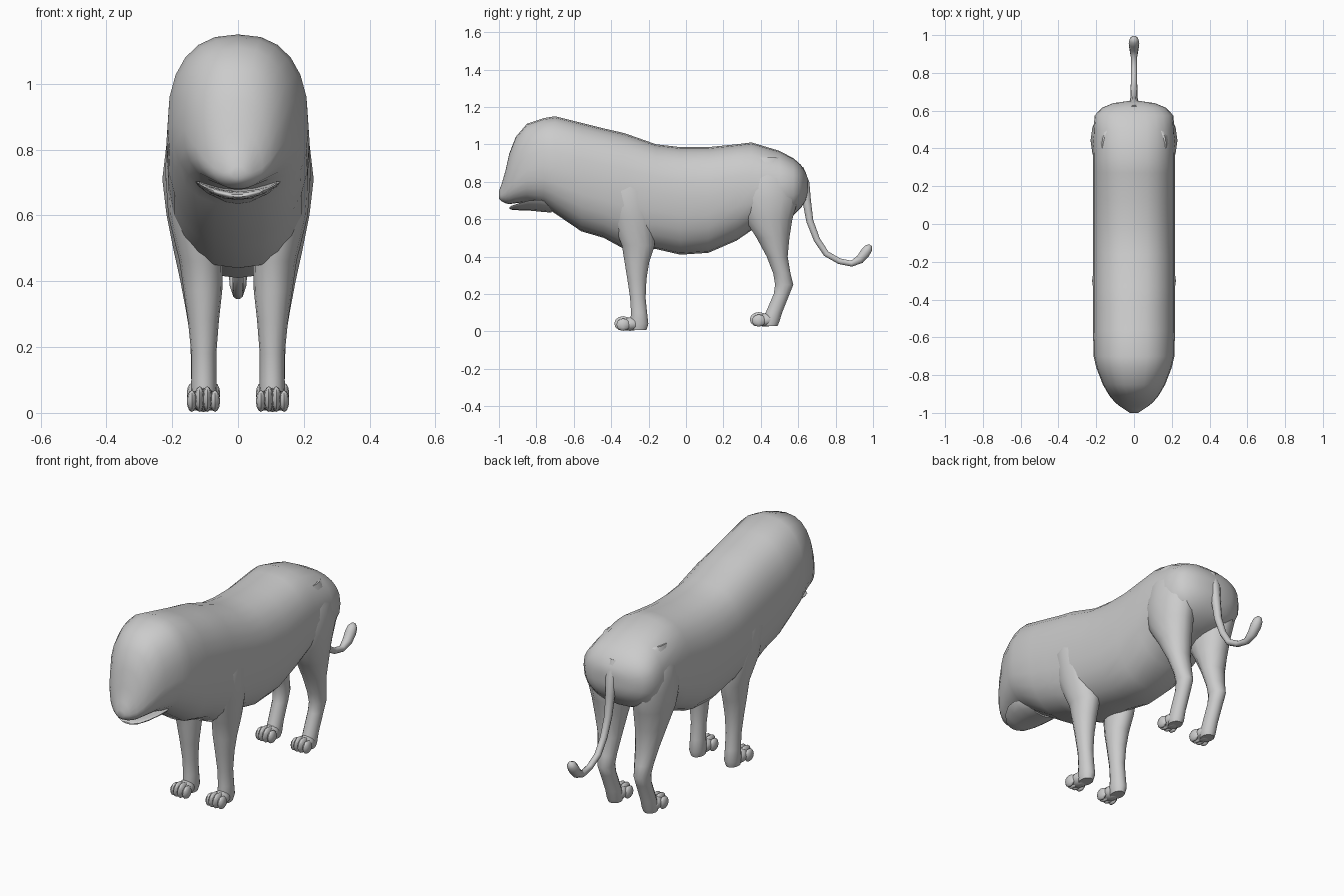
import bpy, bmesh, math
from mathutils import Vector

cube = bpy.data.objects.get("Cube")
if cube:
    bpy.data.objects.remove(cube, do_unlink=True)

GREY = (0.6, 0.6, 0.6, 1)
grey = bpy.data.materials.new("plain grey")
grey.use_nodes = True
grey.diffuse_color = GREY
grey.node_tree.nodes["Principled BSDF"].inputs["Base Color"].default_value = GREY


def finish(name, bm, angle=60):
    """Turn a bmesh into a smooth grey object."""
    bmesh.ops.recalc_face_normals(bm, faces=bm.faces)
    mesh = bpy.data.meshes.new(name)
    bm.to_mesh(mesh)
    bm.free()
    mesh.materials.append(grey)
    obj = bpy.data.objects.new(name, mesh)
    bpy.context.collection.objects.link(obj)
    bpy.ops.object.select_all(action="DESELECT")
    obj.select_set(True)
    bpy.context.view_layer.objects.active = obj
    bpy.ops.object.shade_smooth_by_angle(angle=math.radians(angle))
    return obj


def loft(name, rings):
    """Skin a list of equal point rings and cap both ends."""
    bm = bmesh.new()
    loops = [[bm.verts.new(p) for p in ring] for ring in rings]
    n = len(loops[0])
    for a, b in zip(loops, loops[1:]):
        for i in range(n):
            j = (i + 1) % n
            bm.faces.new((a[i], a[j], b[j], b[i]))
    bm.faces.new(loops[0])
    bm.faces.new(loops[-1])
    return finish(name, bm)


def oval(n, power=2):
    """Unit superellipse points."""
    pts = []
    for i in range(n):
        t = math.tau * i / n
        c, s = math.cos(t), math.sin(t)
        pts.append((math.copysign(abs(c) ** (2 / power), c),
                    math.copysign(abs(s) ** (2 / power), s)))
    return pts


def body_ring(y, top, mid, low, width, power=2.4):
    """Upright egg section: separate heights above and below its widest line."""
    return [Vector((u * width, y, mid + v * (top - mid if v > 0 else mid - low)))
            for u, v in oval(24, power)]


def leg_ring(side, z, back, front, inner, outer):
    """Level section of a leg."""
    return [Vector((side * ((inner + outer) / 2 + u * (outer - inner) / 2),
                    (back + front) / 2 + v * (back - front) / 2, z))
            for u, v in oval(14)]


def ball(name, centre, size, segments=12, rings=8):
    """Ellipsoid with the given half sizes."""
    bm = bmesh.new()
    bmesh.ops.create_uvsphere(bm, u_segments=segments, v_segments=rings, radius=1)
    bmesh.ops.scale(bm, vec=size, verts=bm.verts)
    bmesh.ops.translate(bm, vec=centre, verts=bm.verts)
    return finish(name, bm)


# Muzzle, head, trunk and rump in one skin: y, top, widest height, bottom, half width
trunk = [
    (-1.0, .75, .73, .71, .022, 2),
    (-.985, .79, .73, .695, .045, 2),
    (-.965, .86, .745, .685, .075, 2),
    (-.945, .95, .77, .68, .1, 2),
    (-.91, 1.04, .81, .685, .13, 2.2),
    (-.85, 1.11, .86, .69, .165),
    (-.76, 1.14, .88, .67, .2),
    (-.7, 1.15, .87, .63, .214),
    (-.56, 1.115, .83, .535, .217),
    (-.44, 1.085, .8, .5, .217),
    (-.33, 1.06, .78, .44, .217),
    (-.16, 1.0, .74, .44, .217),
    (-.03, .985, .72, .41, .217),
    (.12, .985, .72, .42, .217),
    (.27, 1.0, .75, .485, .217),
    (.35, 1.01, .76, .54, .217),
    (.5, .965, .77, .59, .215),
    (.575, .925, .78, .62, .208),
    (.615, .89, .78, .66, .17),
    (.64, .85, .78, .7, .11),
    (.65, .82, .78, .74, .04),
]
loft("body", [body_ring(*row) for row in trunk])

# Lower jaw, its corners curling up into the cheeks
jaw = [(-.945, .03, .004), (-.93, .065, .01), (-.89, .1, .013),
       (-.84, .125, .014), (-.78, .13, .02), (-.72, .1, .025)]
loft("lower_jaw", [[Vector((u * w, y, .66 + v * h + 2.5 * (u * w) ** 2))
                    for u, v in oval(16)] for y, w, h in jaw])

# Leg sections: height, back, front, inner, outer
front_leg = [
    (.9, -.22, -.36, .1, .19),
    (.75, -.18, -.42, .07, .222),
    (.6, -.165, -.4, .055, .212),
    (.46, -.165, -.345, .045, .178),
    (.37, -.195, -.33, .048, .165),
    (.28, -.21, -.315, .058, .152),
    (.18, -.215, -.3, .066, .142),
    (.1, -.207, -.295, .066, .142),
    (.04, -.2, -.3, .064, .144),
    (.008, -.21, -.3, .072, .136),
]
hind_leg = [
    (.93, .5, .34, .09, .17),
    (.82, .585, .29, .04, .217),
    (.71, .605, .28, .03, .23),
    (.6, .572, .31, .03, .217),
    (.5, .555, .375, .04, .197),
    (.4, .545, .43, .05, .175),
    (.31, .56, .465, .06, .158),
    (.25, .575, .475, .067, .148),
    (.2, .555, .468, .068, .144),
    (.1, .515, .425, .068, .142),
    (.05, .5, .41, .066, .143),
    (.028, .49, .41, .072, .138),
]
PAW_X = .105

for word, side in (("left", 1), ("right", -1)):
    for end, rows, paw_y, floor in (("front", front_leg, -.3, .003),
                                    ("hind", hind_leg, .425, .025)):
        tag = f"{word}_{end}"
        loft(tag + "_leg", [leg_ring(side, *row) for row in rows])
        ball(tag + "_paw", (side * PAW_X, paw_y, floor + .036), (.042, .06, .036))
        # Four toes, the middle pair longer and higher
        for k in (-1.5, -.5, .5, 1.5):
            inner_pair = abs(k) < 1
            height = .039 if inner_pair else .033
            reach = .048 if inner_pair else .036
            ball(f"{tag}_toe", (side * PAW_X + k * .0235, paw_y - .036, floor + height),
                 (.0155, reach, height), 8, 6)

# Tail: y, z, radius along the hanging curve, ending in a tuft
tail = [(.6, .87, .03), (.632, .79, .03), (.645, .7, .024), (.662, .59, .02),
        (.7, .49, .018), (.75, .415, .017), (.82, .375, .016), (.885, .362, .017),
        (.93, .385, .025), (.958, .42, .028), (.976, .445, .024), (.988, .46, .01)]
rings = []
for i, (y, z, r) in enumerate(tail):
    before, after = tail[max(i - 1, 0)], tail[min(i + 1, len(tail) - 1)]
    along = Vector((0, after[0] - before[0], after[1] - before[1])).normalized()
    across = along.cross(Vector((1, 0, 0)))
    rings.append([Vector((u * r, y, z)) + across * v * r for u, v in oval(10)])
loft("tail", rings)
